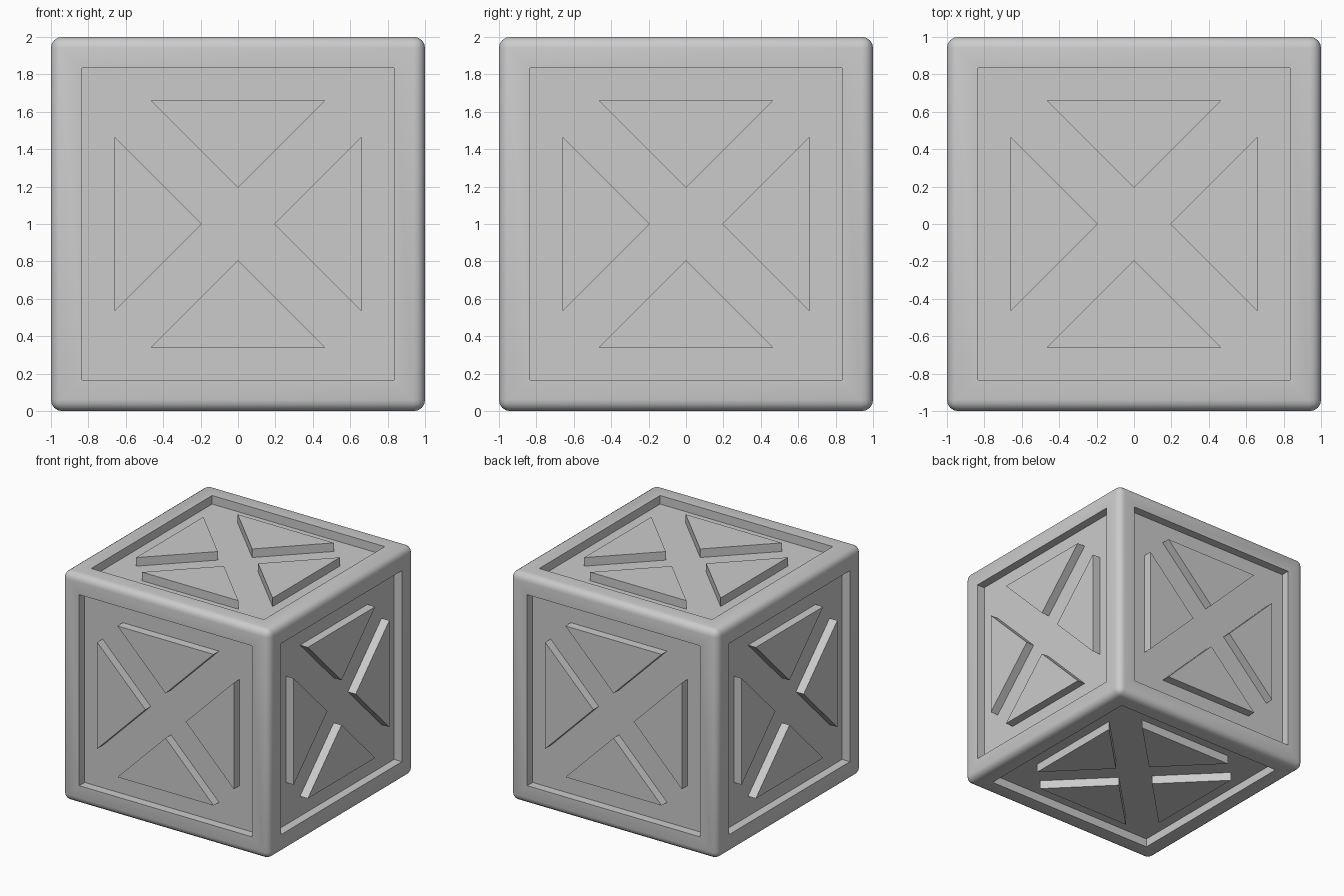
import bpy, bmesh
from math import pi
from mathutils import Matrix, Vector

if "Cube" in bpy.data.objects:
    bpy.data.objects.remove(bpy.data.objects["Cube"])

BEVEL, RIM, DEPTH = 0.06, 0.79, 0.075
CENTRE = Matrix.Translation((0, 0, 1))


def finish(bm, name):
    bmesh.ops.recalc_face_normals(bm, faces=bm.faces)
    mesh = bpy.data.meshes.new(name)
    bm.to_mesh(mesh)
    bm.free()
    obj = bpy.data.objects.new(name, mesh)
    bpy.context.collection.objects.link(obj)
    bpy.ops.object.select_all(action='DESELECT')
    obj.select_set(True)
    bpy.context.view_layer.objects.active = obj
    bpy.ops.object.shade_smooth_by_angle(angle=pi / 6)
    return obj


# Crate body: rounded cube with a recessed square panel on every side
bm = bmesh.new()
bmesh.ops.create_cube(bm, size=2, matrix=CENTRE)
bmesh.ops.bevel(bm, geom=bm.edges[:], offset=BEVEL, segments=4,
                profile=0.5, affect='EDGES')
bm.normal_update()
sides = [f for f in bm.faces if f.calc_area() > 1]
bmesh.ops.inset_individual(bm, faces=sides, thickness=1 - BEVEL - RIM)
normals = [f.normal.copy() for f in sides]
panels = bmesh.ops.extrude_discrete_faces(bm, faces=sides)['faces']
for f in panels:
    f.normal_update()
    bmesh.ops.translate(bm, verts=f.verts[:], vec=-f.normal * DEPTH)
finish(bm, "crate_body")

# Raised triangles: four per side, pointing at the middle of the panel
turns = [Matrix.Rotation(i * pi / 2, 4, 'X') for i in range(4)]
turns += [Matrix.Rotation(s * pi / 2, 4, 'Y') for s in (-1, 1)]
names = ["top", "front", "bottom", "back", "left", "right"]
dirs = [(0, 0, 1), (0, -1, 0), (0, 0, -1), (0, 1, 0), (-1, 0, 0), (1, 0, 0)]
for name, turn in zip(names, turns):
    bm = bmesh.new()
    for k in range(4):
        place = CENTRE @ turn @ Matrix.Rotation(k * pi / 2, 4, 'Z')
        outline = [(0, 0.195), (0.465, 0.66), (-0.465, 0.66)]
        low, high = ([bm.verts.new(place @ Vector((x, y, z))) for x, y in outline]
                     for z in (1 - DEPTH, 1))
        bm.faces.new(high)
        bm.faces.new(low[::-1])
        for i in range(3):
            j = (i + 1) % 3
            bm.faces.new((low[i], low[j], high[j], high[i]))
    finish(bm, name + "_triangles")
